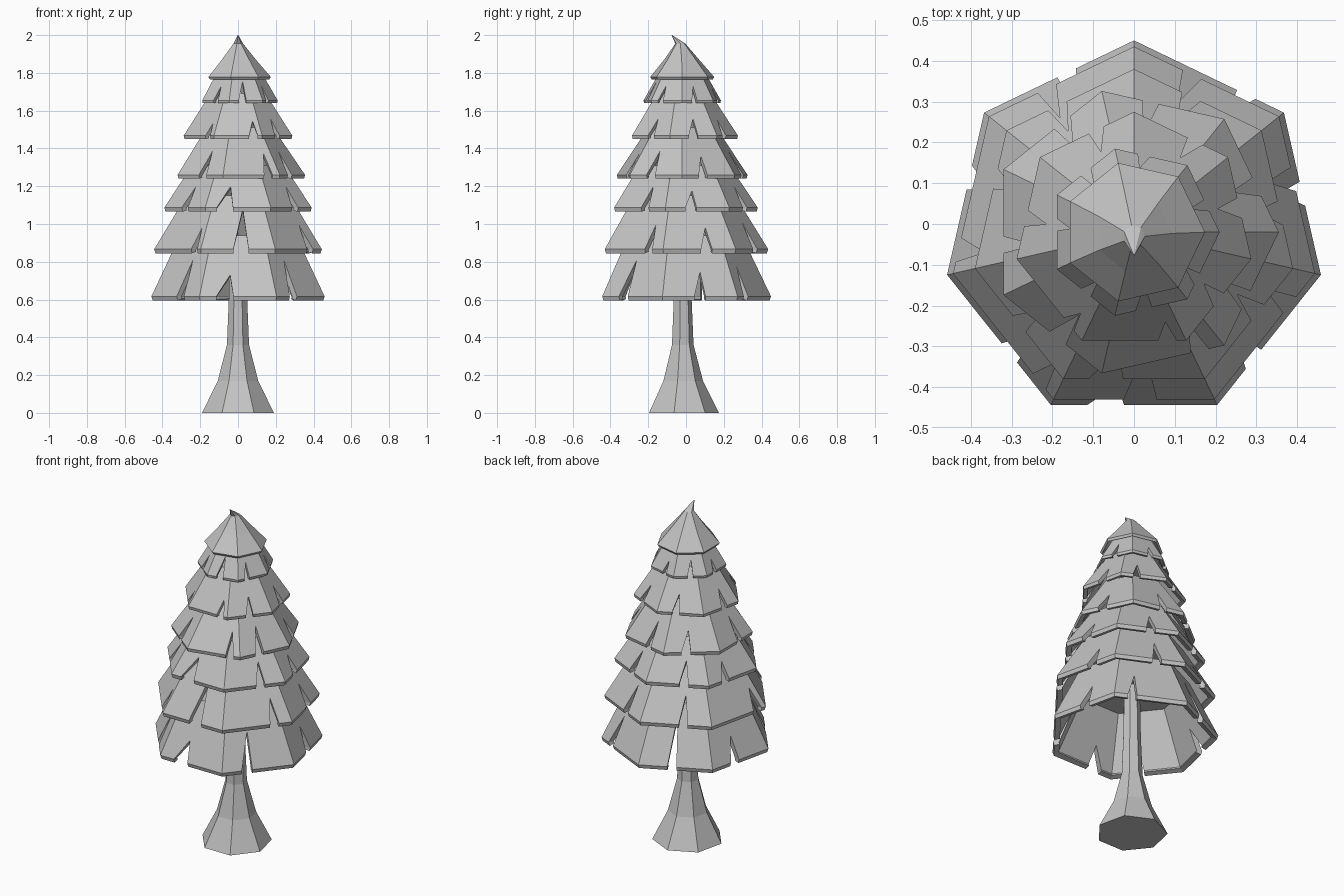
import bpy, bmesh, math
from mathutils import Vector

if "Cube" in bpy.data.objects:
    bpy.data.objects.remove(bpy.data.objects["Cube"])

N = 7            # sides of every part
CY = -0.02       # y of the tree axis

grey = bpy.data.materials.new("plain grey")
grey.diffuse_color = (0.55, 0.55, 0.55, 1)
grey.use_nodes = True
grey.node_tree.nodes["Principled BSDF"].inputs["Base Color"].default_value = grey.diffuse_color


def ring(r, z, rot, y=CY):
    return [Vector((r * math.cos(math.radians(rot) + k * math.tau / N),
                    y + r * math.sin(math.radians(rot) + k * math.tau / N), z))
            for k in range(N)]


def finish(name, bm):
    bmesh.ops.remove_doubles(bm, verts=bm.verts, dist=1e-4)
    bmesh.ops.recalc_face_normals(bm, faces=bm.faces)
    me = bpy.data.meshes.new(name)
    bm.to_mesh(me)
    bm.free()
    me.materials.append(grey)
    ob = bpy.data.objects.new(name, me)
    bpy.context.collection.objects.link(ob)
    return ob


def loft(name, rows, rot):
    """Closed faceted solid through rings given as (radius, z, y)."""
    bm = bmesh.new()
    loops = [[bm.verts.new(p) for p in ring(r, z, rot, y)] for r, z, y in rows]
    for a, b in zip(loops, loops[1:]):
        for k in range(N):
            j = (k + 1) % N
            bm.faces.new((a[k], a[j], b[j], b[k]))
    bm.faces.new(loops[0])
    bm.faces.new(loops[-1])
    return finish(name, bm)


def tier(name, r0, z0, r1, z1, rot, thick, lip, cuts):
    """Thick skirt with a lip and one wedge cut (position, width, height) per side."""
    bm = bmesh.new()
    lo, hi = ring(r0, z0 + lip, rot), ring(r1, z1, rot)

    def face(pts):
        bm.faces.new([bm.verts.new(p) for p in pts])

    def below(p):
        return Vector((p.x * 0.985, CY + (p.y - CY) * 0.985, p.z - lip))

    for k, (t, w, h) in enumerate(cuts):
        j = (k + 1) % N
        a, b, c, d = lo[k], lo[j], hi[j], hi[k]
        half = w / (b - a).length / 2
        left, right = a.lerp(b, t - half), a.lerp(b, t + half)
        s = t + half * 0.5                       # leaning tip of the wedge
        tip = a.lerp(b, s).lerp(d.lerp(c, s), h)
        face((a, left, tip, right, b, c, d))
        face((below(a), below(left), left, a))   # lips of both petals
        face((below(right), below(b), b, right))
    face(hi)                                     # hidden ceiling
    ob = finish(name, bm)
    mod = ob.modifiers.new("thickness", "SOLIDIFY")
    mod.thickness = thick
    mod.offset = -1
    mod.use_even_offset = True
    return ob


# trunk with flared foot
loft("trunk", [(0.195, 0, CY), (0.11, 0.17, CY), (0.06, 0.36, CY),
               (0.05, 0.6, CY), (0.045, 0.92, CY)], 90)

# branch tiers, bottom to top
tier("branch_tier_1", 0.47, 0.595, 0.315, 0.94, 90, 0.03, 0.022,
     [(.45, .05, .8), (.4, .06, .4), (.6, .06, .6), (.33, .09, .35),
      (.35, .06, .6), (.5, .06, .4), (.25, .05, .5)])
tier("branch_tier_2", 0.455, 0.845, 0.28, 1.15, 90, 0.03, 0.022,
     [(.6, .05, .5), (.85, .06, .4), (.86, .05, .4), (.54, .08, .75),
      (.75, .05, .45), (.6, .06, .4), (.6, .05, .5)])
tier("branch_tier_3", 0.40, 1.065, 0.25, 1.31, 90, 0.028, 0.022,
     [(.6, .05, .5), (.35, .05, .4), (.5, .05, .5), (.3, .085, .5),
      (.6, .05, .5), (.4, .06, .4), (.55, .05, .5)])
tier("branch_tier_4", 0.355, 1.24, 0.185, 1.51, 0, 0.025, 0.02,
     [(.4, .05, .4), (.6, .04, .5), (.4, .05, .4), (.6, .04, .5),
      (.55, .05, .5), (.8, .045, .45), (.4, .05, .5)])
tier("branch_tier_5", 0.295, 1.45, 0.15, 1.69, 90, 0.022, 0.018,
     [(.4, .04, .4), (.6, .04, .4), (.8, .04, .3), (.82, .045, .35),
      (.5, .04, .4), (.5, .05, .4), (.35, .04, .4)])
tier("branch_tier_6", 0.21, 1.64, 0.12, 1.81, 0, 0.018, 0.014,
     [(.4, .03, .5), (.6, .03, .4), (.5, .03, .5), (.4, .03, .4),
      (.5, .03, .5), (.4, .04, .65), (.3, .03, .5)])

# pointed cap whose tip bends to the front
loft("tree_top", [(0.09, 1.85, CY), (0.165, 1.765, CY), (0.174, 1.778, CY),
                  (0.095, 1.87, -0.023), (0.027, 1.955, -0.03),
                  (0.002, 2.0, -0.075)], 0)
